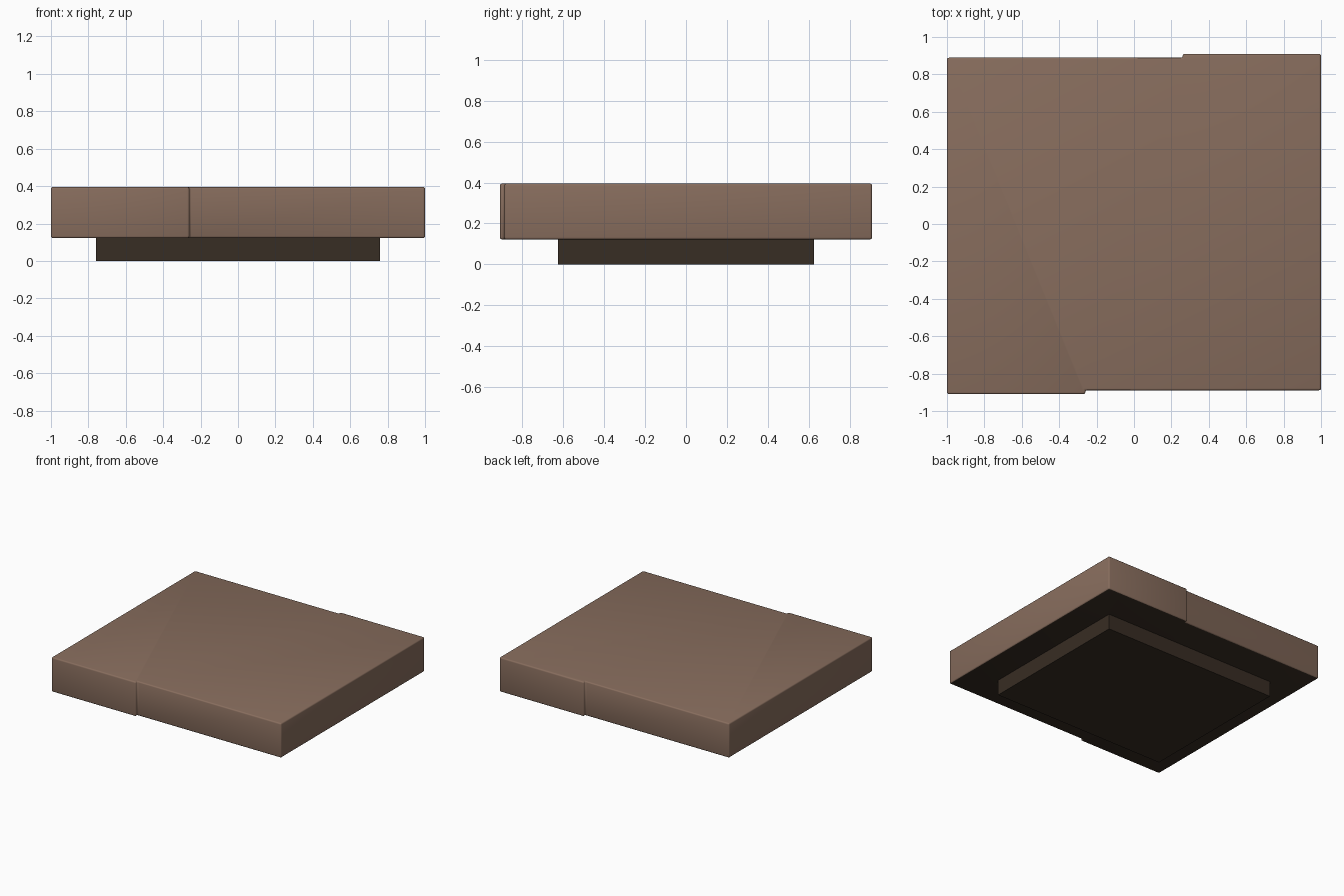
import bpy, bmesh, math

if "Cube" in bpy.data.objects:
    bpy.data.objects.remove(bpy.data.objects["Cube"])


def material(name, rgb):
    m = bpy.data.materials.new(name)
    m.diffuse_color = (*rgb, 1)
    m.use_nodes = True
    m.node_tree.nodes["Principled BSDF"].inputs["Base Color"].default_value = m.diffuse_color
    return m


brown = material("warm brown", (0.245, 0.153, 0.110))
dark = material("dark brown", (0.039, 0.026, 0.017))


def prism(name, outline, z0, z1, mats, bevel=0):
    """Extrude an outline from z0 to z1 and round its edges."""
    bm = bmesh.new()
    base = bm.faces.new([bm.verts.new((x, y, z0)) for x, y in outline])
    ext = bmesh.ops.extrude_face_region(bm, geom=[base])
    top = [v for v in ext["geom"] if isinstance(v, bmesh.types.BMVert)]
    bmesh.ops.translate(bm, verts=top, vec=(0, 0, z1 - z0))
    bmesh.ops.recalc_face_normals(bm, faces=bm.faces[:])
    if bevel:
        bmesh.ops.bevel(bm, geom=bm.edges[:], offset=bevel, segments=3,
                        profile=0.5, affect='EDGES', clamp_overlap=True)
    bm.normal_update()
    # The last material goes on the underside
    for f in bm.faces:
        f.material_index = len(mats) - 1 if f.normal.z < -0.95 else 0
    me = bpy.data.meshes.new(name)
    bm.to_mesh(me)
    bm.free()
    for m in mats:
        me.materials.append(m)
    ob = bpy.data.objects.new(name, me)
    bpy.context.collection.objects.link(ob)
    bpy.context.view_layer.objects.active = ob
    ob.select_set(True)
    bpy.ops.object.shade_smooth_by_angle(angle=math.radians(35))
    ob.select_set(False)
    return ob


# Slab: half the outline, repeated by a half turn, with a small step per long side
half = [(-1, -0.91), (-0.26, -0.91), (-0.26, -0.889), (1, -0.889)]
outline = half + [(-x, -y) for x, y in half]
prism("slab", outline, 0.122, 0.395, [brown, dark], 0.013)

# Recessed plinth under the slab
prism("plinth", [(-0.76, -0.625), (0.76, -0.625), (0.76, 0.625), (-0.76, 0.625)],
      0, 0.122, [dark])
